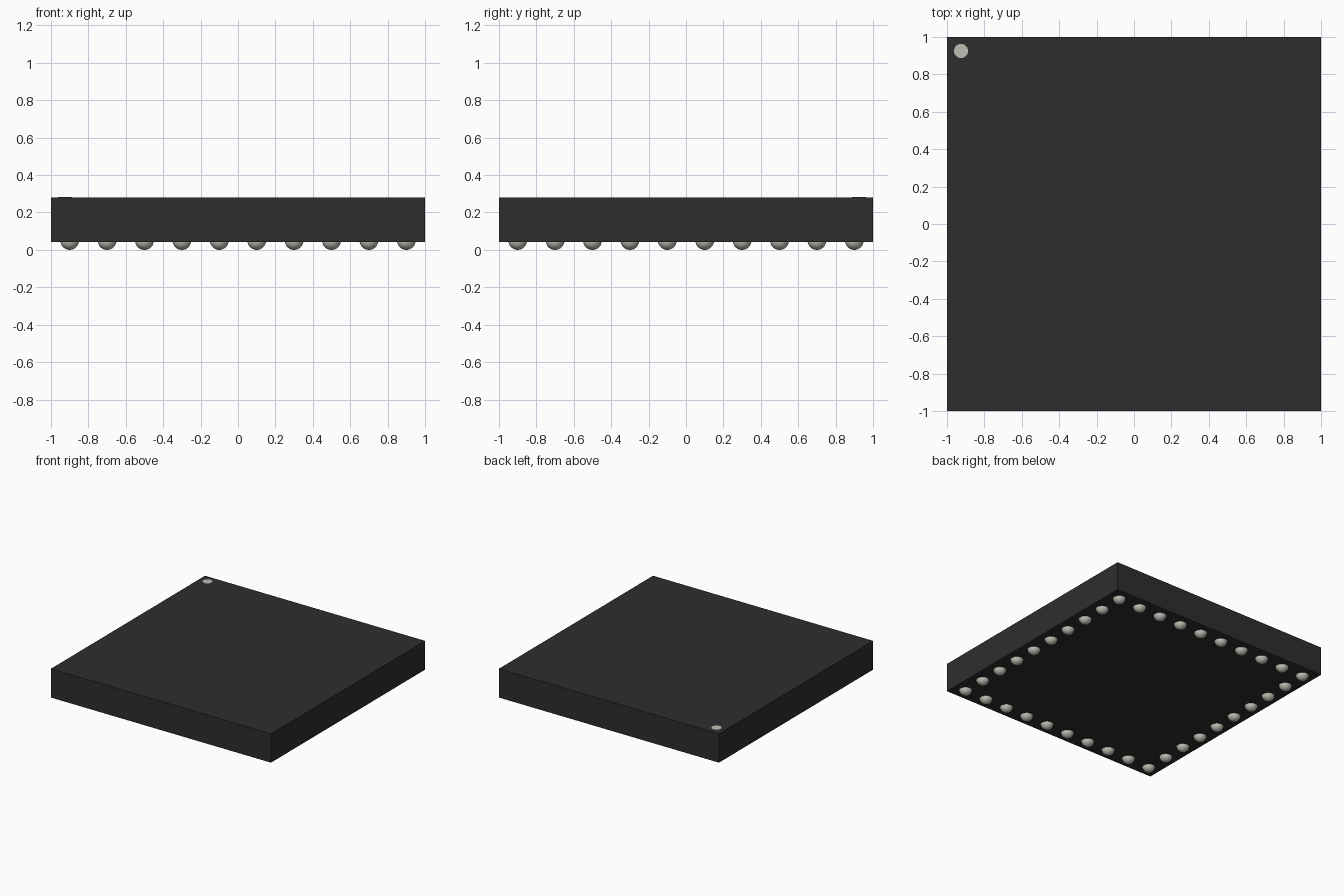
import bpy
import math

cube = bpy.data.objects.get("Cube")
if cube:
    bpy.data.objects.remove(cube, do_unlink=True)


def make_material(name, color):
    mat = bpy.data.materials.new(name)
    mat.use_nodes = True
    mat.diffuse_color = (*color, 1)
    mat.node_tree.nodes["Principled BSDF"].inputs["Base Color"].default_value = (*color, 1)
    return mat


charcoal = make_material("charcoal plastic", (0.027, 0.027, 0.027))
silver = make_material("warm silver", (0.53, 0.52, 0.46))

BOTTOM, TOP = 0.043, 0.28
BALL_RADIUS, PITCH, COUNT = 0.05, 0.2, 10

# Flat square package body
bpy.ops.mesh.primitive_cube_add(size=1, location=(0, 0, (BOTTOM + TOP) / 2))
body = bpy.context.object
body.name = "package_body"
body.scale = (2, 2, TOP - BOTTOM)
body.data.materials.append(charcoal)

# Round corner marker lying on the top face
bpy.ops.mesh.primitive_cylinder_add(vertices=24, radius=0.038, depth=0.004,
                                    location=(-0.925, 0.925, TOP))
marker = bpy.context.object
marker.name = "corner_marker"
marker.data.materials.append(silver)

# Single shared mesh for the solder balls
bpy.ops.mesh.primitive_uv_sphere_add(segments=24, ring_count=16, radius=BALL_RADIUS)
first_ball = bpy.context.object
bpy.ops.object.shade_smooth_by_angle(angle=math.radians(40))
ball_mesh = first_ball.data
ball_mesh.materials.append(silver)
bpy.data.objects.remove(first_ball, do_unlink=True)

# Solder balls in one ring around the underside
for i in range(COUNT):
    for j in range(COUNT):
        if {i, j} & {0, COUNT - 1}:
            ball = bpy.data.objects.new(f"solder_ball_{i}_{j}", ball_mesh)
            ball.location = ((i - (COUNT - 1) / 2) * PITCH,
                             (j - (COUNT - 1) / 2) * PITCH, BALL_RADIUS)
            bpy.context.collection.objects.link(ball)
